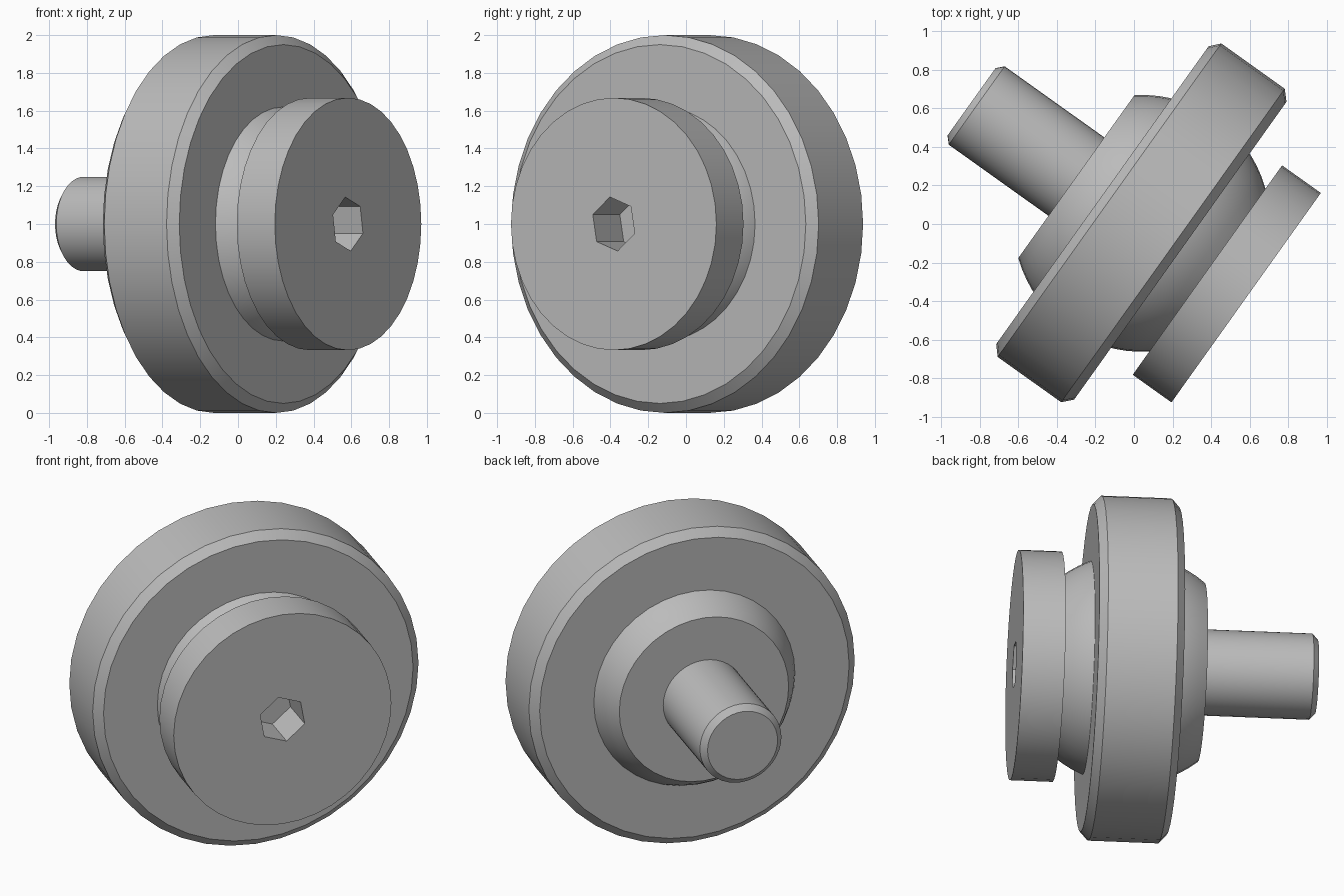
import bpy, bmesh, math
from mathutils import Matrix, Vector

cube = bpy.data.objects.get("Cube")
if cube:
    bpy.data.objects.remove(cube, do_unlink=True)

SEGMENTS = 40
# Every part is modelled around the local x axis, then turned into place
PLACE = Matrix.Translation((0.015, 0.022, 1)) @ Matrix.Rotation(math.radians(-35.5), 4, 'Z')

grey = bpy.data.materials.new("plain_grey")
grey.use_nodes = True
COLOUR = (0.5, 0.5, 0.5, 1)
grey.diffuse_color = COLOUR
grey.node_tree.nodes["Principled BSDF"].inputs["Base Color"].default_value = COLOUR


def finish(name, bm):
    bmesh.ops.recalc_face_normals(bm, faces=bm.faces)
    mesh = bpy.data.meshes.new(name)
    bm.to_mesh(mesh)
    bm.free()
    mesh.materials.append(grey)
    obj = bpy.data.objects.new(name, mesh)
    bpy.context.collection.objects.link(obj)
    obj.matrix_world = PLACE
    bpy.ops.object.select_all(action='DESELECT')
    obj.select_set(True)
    bpy.context.view_layer.objects.active = obj
    bpy.ops.object.shade_smooth_by_angle(angle=math.radians(30))
    return obj


def lathe(name, profile):
    """Spin (position along axis, radius) points into a closed solid."""
    bm = bmesh.new()
    points = [(profile[0][0], 0), *profile, (profile[-1][0], 0)]
    verts = [bm.verts.new((x, 0, r)) for x, r in points]
    edges = [bm.edges.new(pair) for pair in zip(verts, verts[1:])]
    bmesh.ops.spin(bm, geom=verts + edges, cent=(0, 0, 0), axis=(1, 0, 0),
                   angle=math.tau, steps=SEGMENTS, use_merge=True)
    bmesh.ops.remove_doubles(bm, verts=bm.verts, dist=0.0001)
    return finish(name, bm)


def loop(bm, x, radius, sides, start=0):
    """Closed ring of edges facing along the axis."""
    angles = [math.radians(start) + math.tau * i / sides for i in range(sides)]
    verts = [bm.verts.new((x, radius * math.cos(a), radius * math.sin(a))) for a in angles]
    return [bm.edges.new((verts[i - 1], verts[i])) for i in range(sides)]


# Large wheel with chamfered rims
lathe("wheel", [(-0.22, 0.95), (-0.175, 1), (0.23, 1), (0.277, 0.95)])

# Ball-shaped hub, cut flat at both ends
BALL_RADIUS, BALL_CENTRE, CUT = 0.667, 0.032, 0.418
ball = []
for i in range(17):
    offset = CUT * (i / 8 - 1)
    ball.append((BALL_CENTRE + offset, math.sqrt(BALL_RADIUS ** 2 - offset ** 2)))
lathe("ball_hub", ball)

# Shaft with chamfered tip
lathe("shaft", [(-1.055, 0.215), (-1.022, 0.25), (-0.35, 0.25)])

# Front cap pierced by a hexagonal socket
CAP_BACK, CAP_FRONT = 0.45, 0.697
bm = bmesh.new()
rings = loop(bm, CAP_FRONT, 0.668, SEGMENTS) + loop(bm, CAP_FRONT, 0.145, 6, start=40)
bmesh.ops.triangle_fill(bm, edges=rings, use_beauty=True, normal=(1, 0, 0))
extruded = bmesh.ops.extrude_face_region(bm, geom=bm.faces[:], use_keep_orig=True)
moved = [g for g in extruded["geom"] if isinstance(g, bmesh.types.BMVert)]
bmesh.ops.translate(bm, verts=moved, vec=Vector((CAP_BACK - CAP_FRONT, 0, 0)))
finish("socket_cap", bm)
